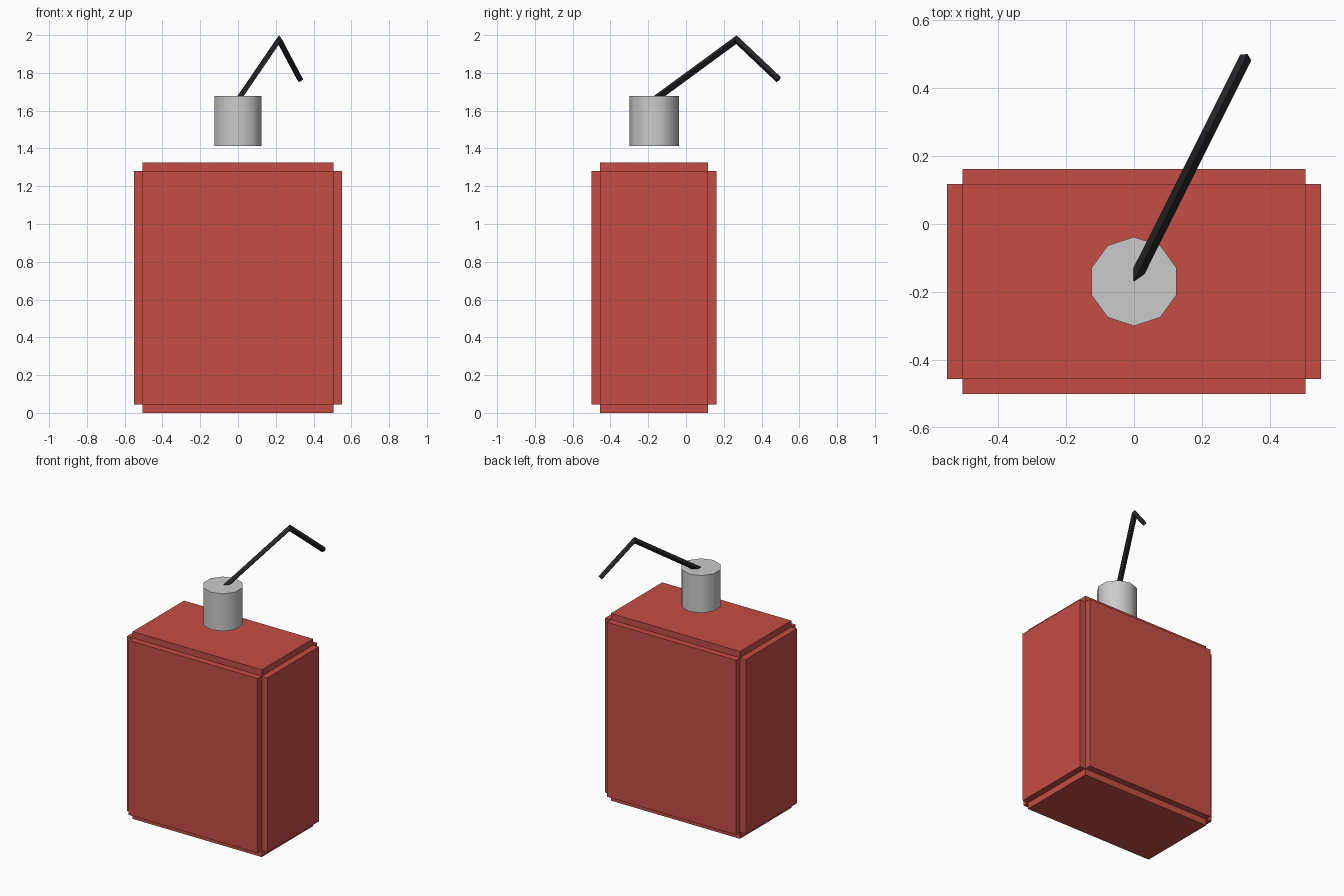
import bpy, bmesh, math
from mathutils import Vector, Matrix

if "Cube" in bpy.data.objects:
    bpy.data.objects.remove(bpy.data.objects["Cube"])


def material(name, color):
    m = bpy.data.materials.new(name)
    m.diffuse_color = color
    m.use_nodes = True
    m.node_tree.nodes["Principled BSDF"].inputs["Base Color"].default_value = m.diffuse_color
    return m


def to_object(bm, name, mat=None):
    bmesh.ops.recalc_face_normals(bm, faces=bm.faces[:])
    mesh = bpy.data.meshes.new(name)
    bm.to_mesh(mesh)
    bm.free()
    obj = bpy.data.objects.new(name, mesh)
    bpy.context.collection.objects.link(obj)
    if mat:
        mesh.materials.append(mat)
    return obj


red = material("red_paint", (0.56, 0.075, 0.06, 1))
black = material("black_rubber", (0.02, 0.02, 0.023, 1))

# Can body: a box whose six faces are each pushed out into a raised panel
STEP = 0.045
bm = bmesh.new()
bmesh.ops.create_cube(bm, size=1, matrix=Matrix.Translation((0, -0.169, 0.6625))
                      @ Matrix.Diagonal((1.01, 0.573, 1.235, 1)))
panels = bmesh.ops.extrude_discrete_faces(bm, faces=bm.faces[:])["faces"]
center = Vector((0, -0.169, 0.6625))
for f in panels:
    d = f.calc_center_median() - center
    bmesh.ops.translate(bm, verts=f.verts[:], vec=d.normalized() * STEP)
to_object(bm, "can_body", red)

# Cap: ten-sided cylinder floating above the can
bpy.ops.mesh.primitive_cylinder_add(vertices=10, radius=0.131, depth=0.265,
                                    location=(0, -0.169, 1.546))
cap = bpy.context.object
cap.name = "cap"
bpy.ops.object.shade_smooth_by_angle(angle=math.radians(45))

# Spout: diamond-section tube bent once, lying in a slanted vertical plane
R = 0.0185
along = Vector((0.447, 0.894, 0)).normalized()
side = Vector((along.y, -along.x, 0))
up = Vector((0, 0, 1))
path = [(-0.146, 1.66), (0.336, 1.976), (0.585, 1.765)]   # (along, height)
pts = [side * 0.075 + along * u + up * z for u, z in path]
dirs = [(b - a).normalized() for a, b in zip(pts, pts[1:])]
tangents = [dirs[0], (dirs[0] + dirs[1]).normalized(), dirs[1]]
bm = bmesh.new()
rings = []
for p, t, d in zip(pts, tangents, [dirs[0]] + dirs):
    n = side.cross(t) * (R / t.dot(d))                    # mitred at the bend
    rings.append([bm.verts.new(p + o) for o in (n, side * R, -n, -side * R)])
for a, b in zip(rings, rings[1:]):
    for i in range(4):
        j = (i + 1) % 4
        bm.faces.new((a[i], a[j], b[j], b[i]))
bm.faces.new(rings[0])
bm.faces.new(rings[-1])
to_object(bm, "spout", black)
